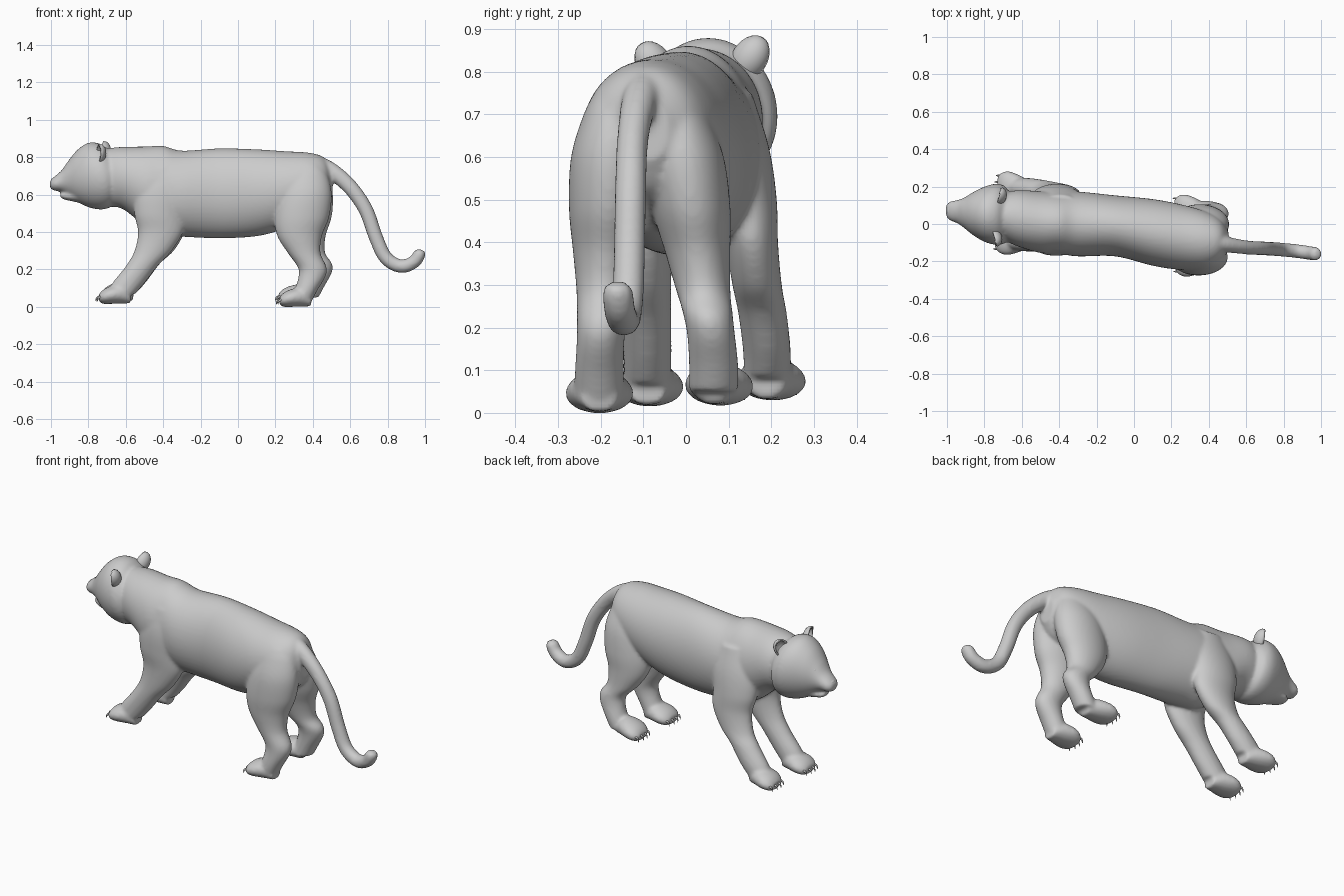
import bpy, bmesh, math
from mathutils import Vector

UY = Vector((0, 1, 0))


def spline(rows, steps=7):
    """Catmull-Rom interpolation through rows of equal length."""
    rows = [Vector(r) for r in rows]
    out = []
    for i in range(len(rows) - 1):
        b, c = rows[i], rows[i + 1]
        a = rows[i - 1] if i else b * 2 - c
        d = rows[i + 2] if i + 2 < len(rows) else c * 2 - b
        for k in range(steps):
            t = k / steps
            out.append(0.5 * (b * 2 + (c - a) * t + (a * 2 - b * 5 + c * 4 - d) * t * t
                              + (b * 3 - a - c * 3 + d) * t ** 3))
    return out + [rows[-1]]


def loft(bm, rows, v_axis=None, floor=-9, sides=56):
    """Rows are (x, y, z, radius along y, radius along v_axis or path normal)."""
    rows = spline(rows)
    rings = []
    for i, r in enumerate(rows):
        n, p = rows[min(i + 1, len(rows) - 1)], rows[max(i - 1, 0)]
        v = Vector(v_axis) if v_axis else Vector((p[2] - n[2], 0, n[0] - p[0])).normalized()
        ring = []
        for k in range(sides):
            a = math.tau * k / sides
            co = Vector(r[:3]) + UY * math.cos(a) * r[3] + v * math.sin(a) * r[4]
            co.z = max(co.z, floor)
            ring.append(bm.verts.new(co))
        rings.append(ring)
    for r0, r1 in zip(rings, rings[1:]):
        for k in range(sides):
            j = (k + 1) % sides
            bm.faces.new((r0[k], r0[j], r1[j], r1[k]))
    bm.faces.new(rings[0])
    bm.faces.new(rings[-1])


def finish(bm, name):
    bmesh.ops.recalc_face_normals(bm, faces=bm.faces)
    for f in bm.faces:
        f.smooth = True
    me = bpy.data.meshes.new(name)
    bm.to_mesh(me)
    bm.free()
    ob = bpy.data.objects.new(name, me)
    bpy.context.collection.objects.link(ob)
    return ob


Z, X = (0, 0, 1), (1, 0, 0)
bm = bmesh.new()

# Torso
loft(bm, [(-0.72, .045, .69, .12, .155), (-0.62, .03, .69, .15, .165), (-0.5, .01, .645, .165, .212),
          (-0.4, .005, .62, .165, .24), (-0.3, 0, .605, .173, .23), (-0.1, -.01, .607, .163, .24),
          (0.1, -.045, .61, .178, .232), (0.25, -.07, .625, .175, .207), (0.38, -.087, .65, .155, .174),
          (0.46, -.09, .66, .115, .138), (0.505, -.09, .66, .05, .07)], Z)

# Head with muzzle
loft(bm, [(-0.67, .045, .69, .13, .145), (-0.695, .05, .685, .155, .158), (-0.74, .052, .697, .163, .176),
          (-0.80, .052, .705, .147, .172), (-0.86, .055, .70, .115, .138), (-0.91, .06, .687, .08, .09),
          (-0.945, .066, .672, .062, .056), (-0.985, .07, .658, .05, .036), (-1.006, .072, .655, .028, .02)], Z)
# Lower jaw
loft(bm, [(-0.82, .055, .60, .08, .05), (-0.88, .057, .593, .06, .03), (-0.93, .063, .592, .042, .018),
          (-0.952, .066, .597, .022, .01)], Z)
# Tail
loft(bm, [(0.40, -.09, .77, .05, .05), (0.5, -.11, .725, .042, .045), (0.6, -.125, .64, .037, .041),
          (0.683, -.13, .52, .037, .039), (0.738, -.133, .37, .037, .038), (0.79, -.137, .263, .037, .037),
          (0.87, -.145, .217, .037, .036), (0.94, -.155, .24, .037, .035), (0.972, -.16, .285, .035, .032),
          (0.98, -.16, .305, .02, .018)])

# Leg profiles: x, z, radius across y, radius along x
HIND = [(.37, .76, .04, .07), (.365, .70, .07, .115), (.36, .6, .094, .143), (.345, .48, .092, .146),
        (.335, .38, .077, .12), (.36, .29, .064, .088), (.405, .21, .058, .077), (.405, .16, .056, .072),
        (.375, .09, .058, .062), (.345, .03, .058, .06)]
FRONT = [(-.40, .75, .04, .09), (-.41, .62, .070, .138), (-.42, .5, .072, .133), (-.412, .40, .062, .12),
         (-.45, .30, .058, .1), (-.51, .2, .057, .085), (-.58, .11, .056, .086), (-.62, .05, .055, .075)]
claw_spots = []


def leg(profile, hip_y, foot_y, dx, dz, yaw, toe_x):
    rows = []
    for x, z, ry, rx in profile:
        t = min(1, max(0, (0.7 - z) / 0.58))
        rows.append((x + dx * t, hip_y + (foot_y - hip_y) * t, z + dz * (t > .8), ry, rx))
    loft(bm, rows, X, floor=dz - .005)
    # paw
    tx = toe_x + dx
    paw = [(.165, .03, .04, .03), (.12, .05, .064, .05), (.06, .045, .08, .047),
           (.02, .036, .071, .038), (-.004, .03, .047, .02)]
    loft(bm, [(tx + d, foot_y + yaw * (.15 - d), z + dz, ry, rz) for d, z, ry, rz in paw], Z, floor=dz - .004)
    for k in (-1.5, -.5, .5, 1.5):
        claw_spots.append((tx + .004 * k * k, foot_y + yaw * .15 + k * .034, .03 + dz))


leg(HIND, -.17, -.203, -.01, .002, 0, .235)
leg(HIND, -.02, .065, .025, .02, .14, .195)
leg(FRONT, -.098, -.09, -.005, .018, .05, -.735)
leg(FRONT, .115, .19, .01, .032, .12, -.735)

# Fuse everything into one smooth skin
body = finish(bm, "body")
rm = body.modifiers.new("fuse", 'REMESH')
rm.mode = 'VOXEL'
rm.voxel_size = 0.009
rm.use_smooth_shade = True
sm = body.modifiers.new("soften", 'SMOOTH')
sm.factor = 0.5
sm.iterations = 7

# Claws: small hooked tubes
bm = bmesh.new()
for x, y, z in claw_spots:
    loft(bm, [(x + .012, y, z, .006, .006), (x - .008, y, z + .004, .005, .006),
              (x - .018, y, z - .006, .003, .004), (x - .02, y, z - .02, .001, .001)], sides=8)
finish(bm, "claws")

# Ears: cupped half shells facing forward, sunk into the head
for name, loc, tilt in (("ear_right", (-.745, -.075, .818), .6), ("ear_left", (-.72, .15, .832), -.6)):
    bm = bmesh.new()
    bmesh.ops.create_uvsphere(bm, u_segments=20, v_segments=14, radius=1)
    bmesh.ops.delete(bm, geom=[v for v in bm.verts if v.co.x < -.15], context='VERTS')
    ear = finish(bm, name)
    ear.scale = (.04, .043, .058)
    ear.location = loc
    ear.rotation_euler = (tilt, 0, tilt * .5)
    so = ear.modifiers.new("thickness", 'SOLIDIFY')
    so.thickness = .2

# Eyes and nose
for name, loc, scale in (("eye_right", (-.902, .01, .742), (.014, .012, .010)),
                         ("eye_left", (-.902, .112, .742), (.014, .012, .010)),
                         ("nose", (-.985, .071, .675), (.016, .026, .014))):
    bm = bmesh.new()
    bmesh.ops.create_uvsphere(bm, u_segments=16, v_segments=10, radius=1)
    part = finish(bm, name)
    part.location = loc
    part.scale = scale
